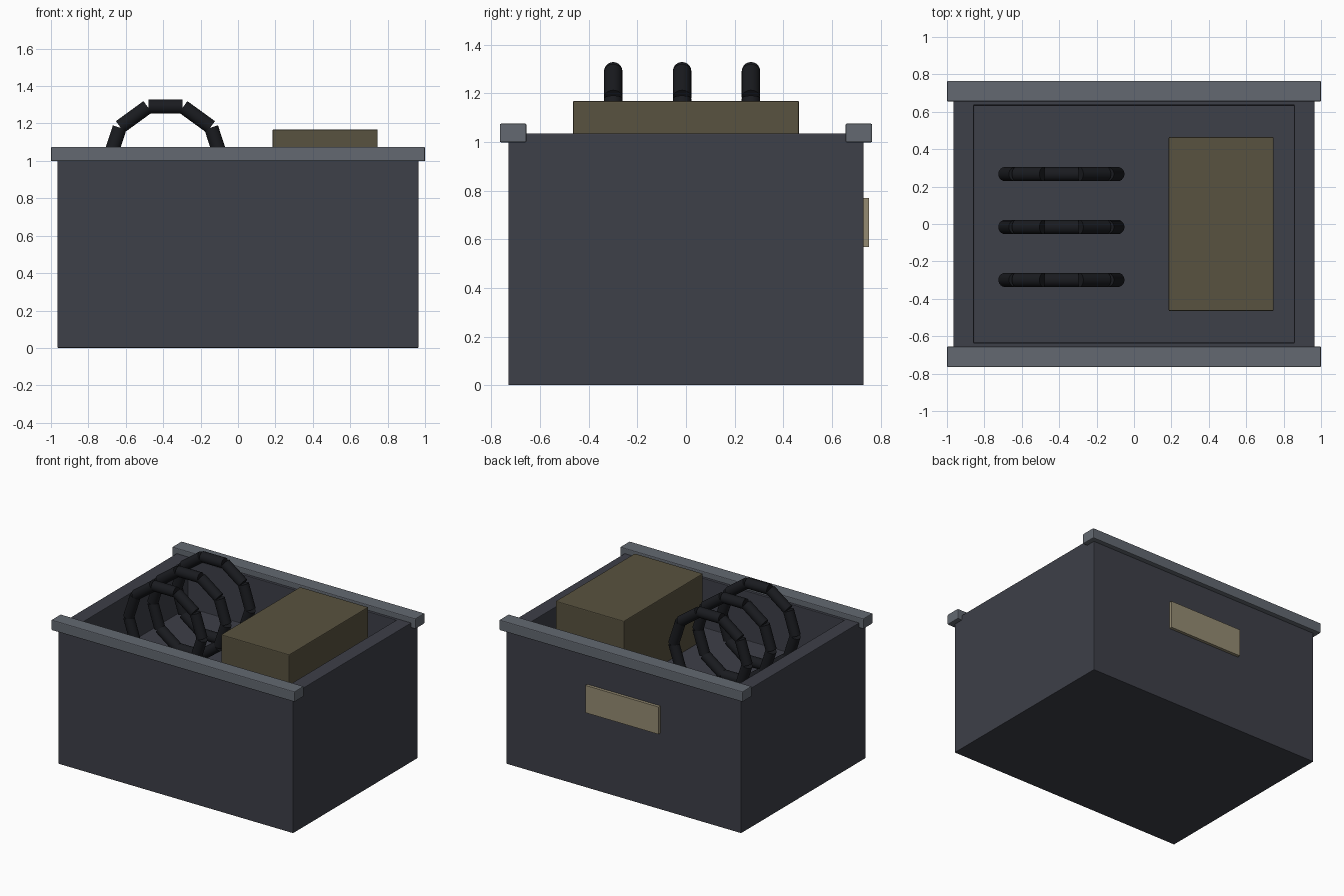
import bpy, bmesh
from math import pi, cos, sin
from mathutils import Matrix, Vector

if "Cube" in bpy.data.objects:
    bpy.data.objects.remove(bpy.data.objects["Cube"])


def material(name, rgb):
    m = bpy.data.materials.new(name)
    m.diffuse_color = (*rgb, 1)
    m.use_nodes = True
    m.node_tree.nodes["Principled BSDF"].inputs["Base Color"].default_value = m.diffuse_color
    return m


def finish(bm, name, mat, bevel=0.0):
    mesh = bpy.data.meshes.new(name)
    bm.to_mesh(mesh)
    bm.free()
    ob = bpy.data.objects.new(name, mesh)
    bpy.context.collection.objects.link(ob)
    mesh.materials.append(mat)
    if bevel:
        mod = ob.modifiers.new("edge_bevel", "BEVEL")
        mod.width = bevel
        mod.segments = 2
    return ob


def box_bmesh(lo, hi):
    lo, hi = Vector(lo), Vector(hi)
    bm = bmesh.new()
    bmesh.ops.create_cube(bm, size=1, matrix=Matrix.Translation((lo + hi) / 2)
                          @ Matrix.Diagonal((*(hi - lo), 1)))
    return bm


body_mat = material("dark_slate", (0.047, 0.050, 0.065))
rail_mat = material("steel_grey", (0.125, 0.141, 0.165))
carton_mat = material("olive_brown", (0.098, 0.084, 0.050))
label_mat = material("tan", (0.30, 0.26, 0.17))
cable_mat = material("black_rubber", (0.010, 0.011, 0.014))

FLOOR = 0.67

# drawer body: a block with its top inset and pushed down
bm = box_bmesh((-0.965, -0.73, 0), (0.965, 0.73, 1.035))
bm.normal_update()
top = [f for f in bm.faces if f.normal.z > 0.9]
bmesh.ops.inset_region(bm, faces=top, thickness=0.1)
for v in top[0].verts:
    v.co.x = 0.856 if v.co.x > 0 else -0.856
    v.co.y = 0.636 if v.co.y > 0 else -0.636
inner = bmesh.ops.extrude_face_region(bm, geom=top)
for v in (g for g in inner["geom"] if isinstance(g, bmesh.types.BMVert)):
    v.co.z = FLOOR
bmesh.ops.delete(bm, geom=[f for f in top if f.is_valid], context="FACES")
bmesh.ops.recalc_face_normals(bm, faces=bm.faces)
finish(bm, "drawer_body", body_mat, 0.004)

# rails along the front and back rims
for side, y in (("front", -0.71), ("back", 0.71)):
    finish(box_bmesh((-1, y - 0.055, 0.998), (1, y + 0.055, 1.075)),
           side + "_rail", rail_mat, 0.006)

# stored carton and the label on the back
finish(box_bmesh((0.185, -0.465, FLOOR), (0.747, 0.465, 1.168)),
       "carton", carton_mat, 0.006)
finish(box_bmesh((-0.30, 0.72, 0.567), (0.30, 0.752, 0.77)),
       "back_label", label_mat)

# cable coils: ten straight cylinders around each ring
R, TUBE, CENTRE = 0.287, 0.038, (-0.388, 1.003)
for i, y in enumerate((-0.299, -0.016, 0.267)):
    bm = bmesh.new()
    for k in range(10):
        a = pi / 2 + k * pi / 5
        pos = Vector((CENTRE[0] + R * cos(a), y, CENTRE[1] + R * sin(a)))
        bmesh.ops.create_cone(bm, cap_ends=True, segments=20, depth=0.182,
                              radius1=TUBE, radius2=TUBE,
                              matrix=Matrix.Translation(pos)
                              @ Matrix.Rotation(-a, 4, "Y"))
    ob = finish(bm, f"cable_coil_{i + 1}", cable_mat)
    bpy.context.view_layer.objects.active = ob
    ob.select_set(True)
    bpy.ops.object.shade_smooth_by_angle()
    ob.select_set(False)
